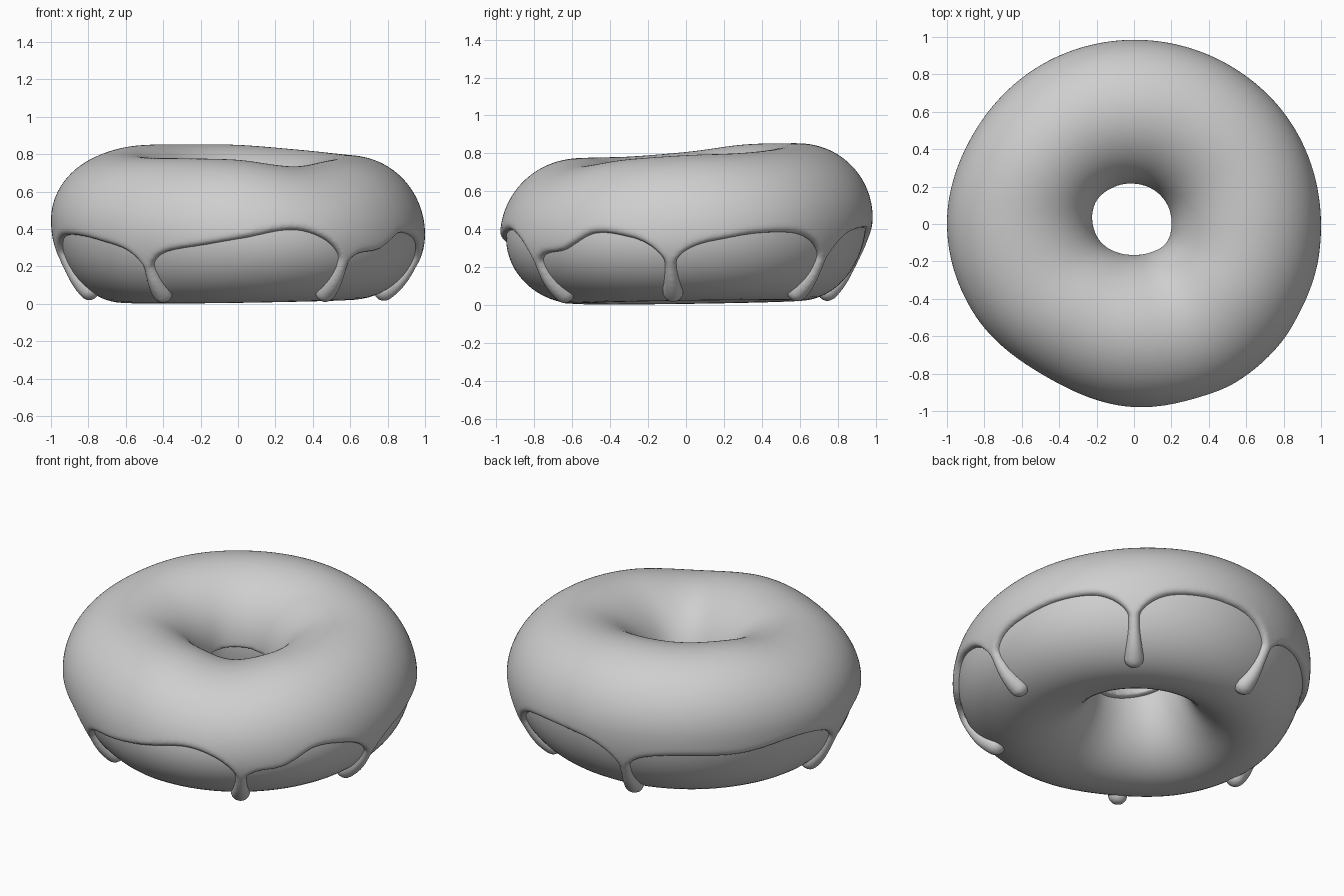
import bpy, bmesh, math
from mathutils import Matrix, Vector

cube = bpy.data.objects.get("Cube")
if cube:
    bpy.data.objects.remove(cube, do_unlink=True)

# Hand-shaped outline: values around the ring, every 30 degrees from +x
OUTER = [1.0, 1.0, .99, .985, .985, .985, 1.0, .98, .942, .98, 1.005, 1.01]
HOLE = [.2, .205, .21, .215, .225, .235, .22, .2, .175, .165, .175, .2]
CREST = [.79, .802, .826, .85, .853, .846, .807, .783, .778, .77, .735, .768]

# Drip directions in degrees, how low each drip ends,
# and icing edge heights: four per gap between drips
DRIPS = [-54, -5, 50, 103, 185, 237, 306]
DRIP_ENDS = [.035, .04, .042, .045, .045, .03]
EDGE = [.32, .285, .378, .36,
        .31, .338, .376, .378,
        .33, .385, .405, .39,
        .335, .35, .34, .378,
        .34, .365, .355, .315,
        .28, .3, .35, .40]


def around(values, u):
    """Smooth periodic interpolation through a list."""
    i = math.floor(u)
    f = u - i
    a, b, c, d = (values[(i + k) % len(values)] for k in (-1, 0, 1, 2))
    return b + f / 2 * (c - a + f * (2*a - 5*b + 4*c - d + f * (3*(b - c) + d - a)))


def middle(deg):
    """Height of the widest line, which tilts up towards the back."""
    return .41 + .065 * math.cos(math.radians(deg - 126))


def bottom_depth(deg):
    """Distance from the widest line to the bottom of the icing ellipse."""
    return middle(deg) + .018 - .012 * math.cos(math.radians(deg - 45))


def surface(deg, phi, inset):
    """Point on the ring's rounded section, moved inward by inset."""
    u = deg / 30
    out, hole = around(OUTER, u), around(HOLE, u)
    half = (out - hole) / 2 - inset
    s, mid = math.sin(phi), middle(deg)
    height = (around(CREST, u) - mid if s > 0 else bottom_depth(deg)) - inset
    r = (out + hole) / 2 + half * math.cos(phi)
    t = math.radians(deg)
    return Vector((r * math.cos(t), r * math.sin(t), mid + height * s))


def edge_height(deg):
    """Wavy icing edge which sags towards each drip."""
    deg = (deg - DRIPS[0]) % 360 + DRIPS[0]
    for i, (a, b) in enumerate(zip(DRIPS, DRIPS[1:])):
        if a <= deg <= b:
            z = around(EDGE, 4 * (i + (deg - a) / (b - a)))
            return z - .14 * math.exp(-min(deg - a, b - deg) / 3.5)


def angle_at(deg, z):
    rise = z - middle(deg)
    return math.asin(rise / (bottom_depth(deg) if rise < 0 else .4))


def loft(bm, steps, section):
    """Closed skin through sections placed around the ring."""
    rings = [[bm.verts.new(p) for p in section(360 * i / steps)] for i in range(steps)]
    for i in range(steps):
        a, b = rings[i - 1], rings[i]
        for j in range(len(a)):
            bm.faces.new((a[j - 1], b[j - 1], b[j], a[j]))


def finish(bm, name, material):
    bmesh.ops.recalc_face_normals(bm, faces=bm.faces)
    for f in bm.faces:
        f.smooth = True
    mesh = bpy.data.meshes.new(name)
    bm.to_mesh(mesh)
    bm.free()
    mesh.materials.append(material)
    obj = bpy.data.objects.new(name, mesh)
    bpy.context.collection.objects.link(obj)
    return obj


shade = (.62, .62, .62, 1)
grey = bpy.data.materials.new("plain grey")
grey.use_nodes = True
grey.diffuse_color = shade
grey.node_tree.nodes["Principled BSDF"].inputs["Base Color"].default_value = shade

# Dough ring
bm = bmesh.new()
loft(bm, 144, lambda d: [surface(d, math.tau * j / 64, .032) for j in range(64)])
finish(bm, "dough", grey)


# Icing shell with a rounded lower edge, sunk into the dough
def icing_section(deg):
    start, end, n = angle_at(deg, edge_height(deg)), math.radians(181), 90
    skin, back = [], []
    for j in range(n + 1):
        t = (j / n) ** 1.5
        phi = start + (end - start) * t
        e = max(0, 1 - t * (end - start) * .4 / .035)
        skin.append(surface(deg, phi, .03 * (1 - math.sqrt(1 - e * e))))
        back.append(surface(deg, phi, .11))
    return skin + back[::-1]


bm = bmesh.new()
loft(bm, 480, icing_section)

# Drips: slim stems running down the dough into round beads
for deg, low in zip(DRIPS, DRIP_ENDS):
    n = 28
    for k in range(n + 1):
        t = k / n
        z = .25 + (low - .25) * t
        radius = .034 + .024 * max(0, (t - .3) / .7) ** 1.5
        place = Matrix.Translation(surface(deg, angle_at(deg, z), .034))
        bmesh.ops.create_icosphere(bm, subdivisions=2, radius=radius, matrix=place)

icing = finish(bm, "icing", grey)

# Fuse the shell and drips into one soft skin
fuse = icing.modifiers.new("fuse", 'REMESH')
fuse.mode = 'VOXEL'
fuse.voxel_size = .011
fuse.use_smooth_shade = True
soften = icing.modifiers.new("soften", 'SMOOTH')
soften.factor = .5
soften.iterations = 8
